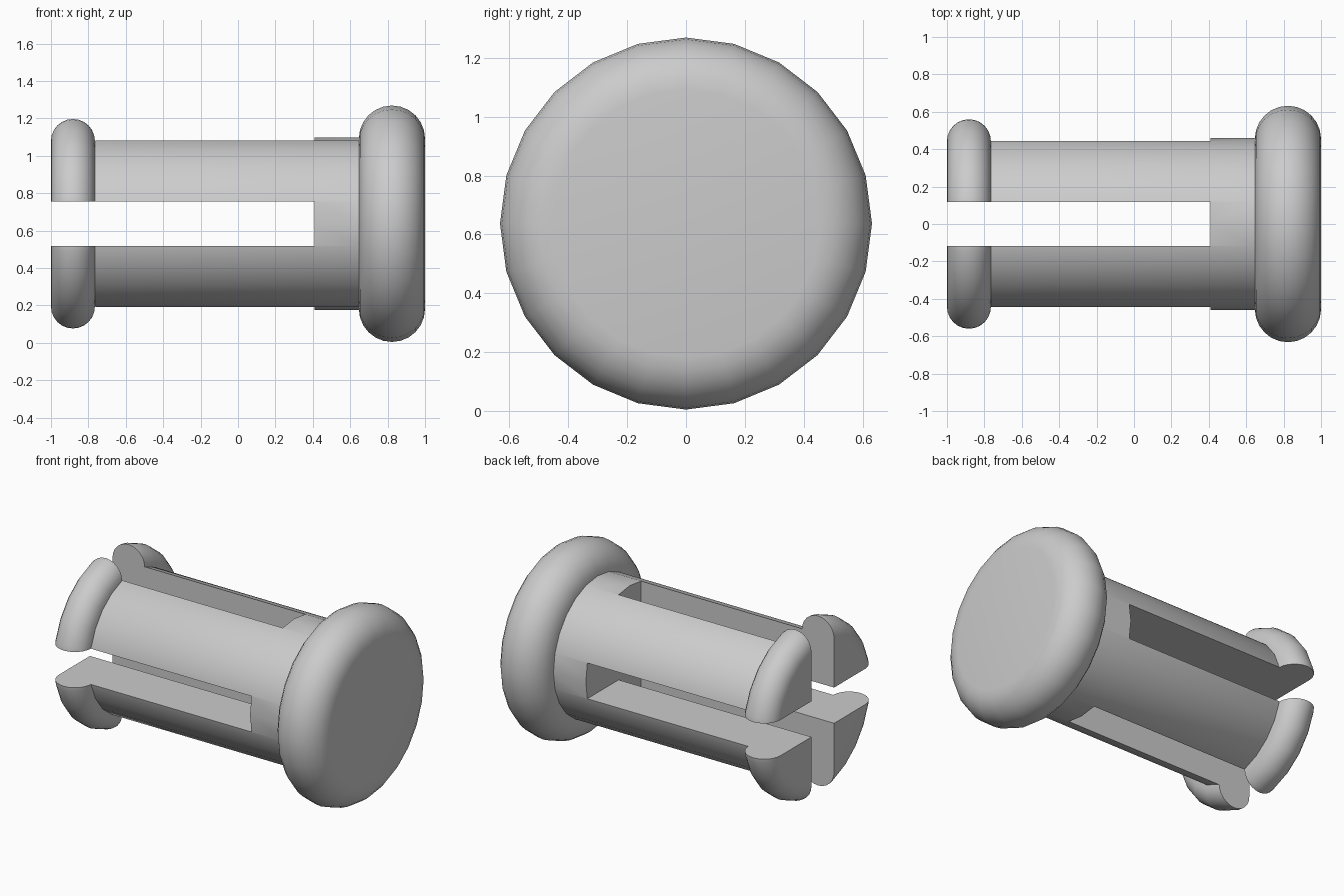
import bpy, bmesh
from math import pi, sin, cos, radians
from mathutils import Matrix, Vector

SIDES = 24
AXIS_Z = 0.637
SHAFT_R = 0.46
SLOT = 0.236

cube = bpy.data.objects.get("Cube")
if cube:
    bpy.data.objects.remove(cube, do_unlink=True)

grey = bpy.data.materials.new("grey plastic")
grey.use_nodes = True
colour = (0.6, 0.6, 0.6, 1)
grey.diffuse_color = colour
grey.node_tree.nodes["Principled BSDF"].inputs["Base Color"].default_value = colour


def add_object(name, bm):
    bmesh.ops.recalc_face_normals(bm, faces=bm.faces)
    mesh = bpy.data.meshes.new(name)
    bm.to_mesh(mesh)
    bm.free()
    obj = bpy.data.objects.new(name, mesh)
    obj.location.z = AXIS_Z
    bpy.context.collection.objects.link(obj)
    mesh.materials.append(grey)
    return obj


def lathe(name, profile):
    """Turn (x, radius) points around the x axis, with flat end caps."""
    bm = bmesh.new()
    rings = []
    for x, r in profile:
        rings.append([bm.verts.new((x, r * sin(2 * pi * i / SIDES), r * cos(2 * pi * i / SIDES)))
                      for i in range(SIDES)])
    for a, b in zip(rings, rings[1:]):
        for i in range(SIDES):
            j = (i + 1) % SIDES
            bm.faces.new((a[i], a[j], b[j], b[i]))
    bm.faces.new(rings[0])
    bm.faces.new(rings[-1])
    return add_object(name, bm)


def rounded_rim(x, major, minor, steps=12):
    """Half-circle bulge from the low-x side to the high-x side."""
    return [(x - minor * cos(pi * i / steps), major + minor * sin(pi * i / steps))
            for i in range(steps + 1)]


def smooth(obj):
    bpy.ops.object.select_all(action="DESELECT")
    obj.select_set(True)
    bpy.context.view_layer.objects.active = obj
    bpy.ops.object.shade_smooth_by_angle(angle=radians(35))


# Head with a rounded edge
head = lathe("head", rounded_rim(0.823, 0.455, 0.177))

# Shaft with a rounded lip at its tip
shaft = lathe("split_shaft", rounded_rim(-0.8825, 0.458, 0.1175) + [(-0.76, SHAFT_R), (0.66, SHAFT_R)])

# Two crossing slots split the shaft into four legs
for name, size in (("slot_across", (1.61, 2, SLOT)), ("slot_upright", (1.61, SLOT, 2))):
    bm = bmesh.new()
    bmesh.ops.create_cube(bm, size=1, matrix=Matrix.Translation((-0.395, 0, 0)) @ Matrix.Diagonal(Vector(size).to_4d()))
    cutter = add_object(name, bm)
    cutter.hide_render = True
    cut = shaft.modifiers.new(name, "BOOLEAN")
    cut.operation = "DIFFERENCE"
    cut.solver = "EXACT"
    cut.object = cutter
    bpy.context.view_layer.objects.active = shaft
    bpy.ops.object.modifier_apply(modifier=cut.name)
    bpy.data.objects.remove(cutter, do_unlink=True)

smooth(head)
smooth(shaft)
